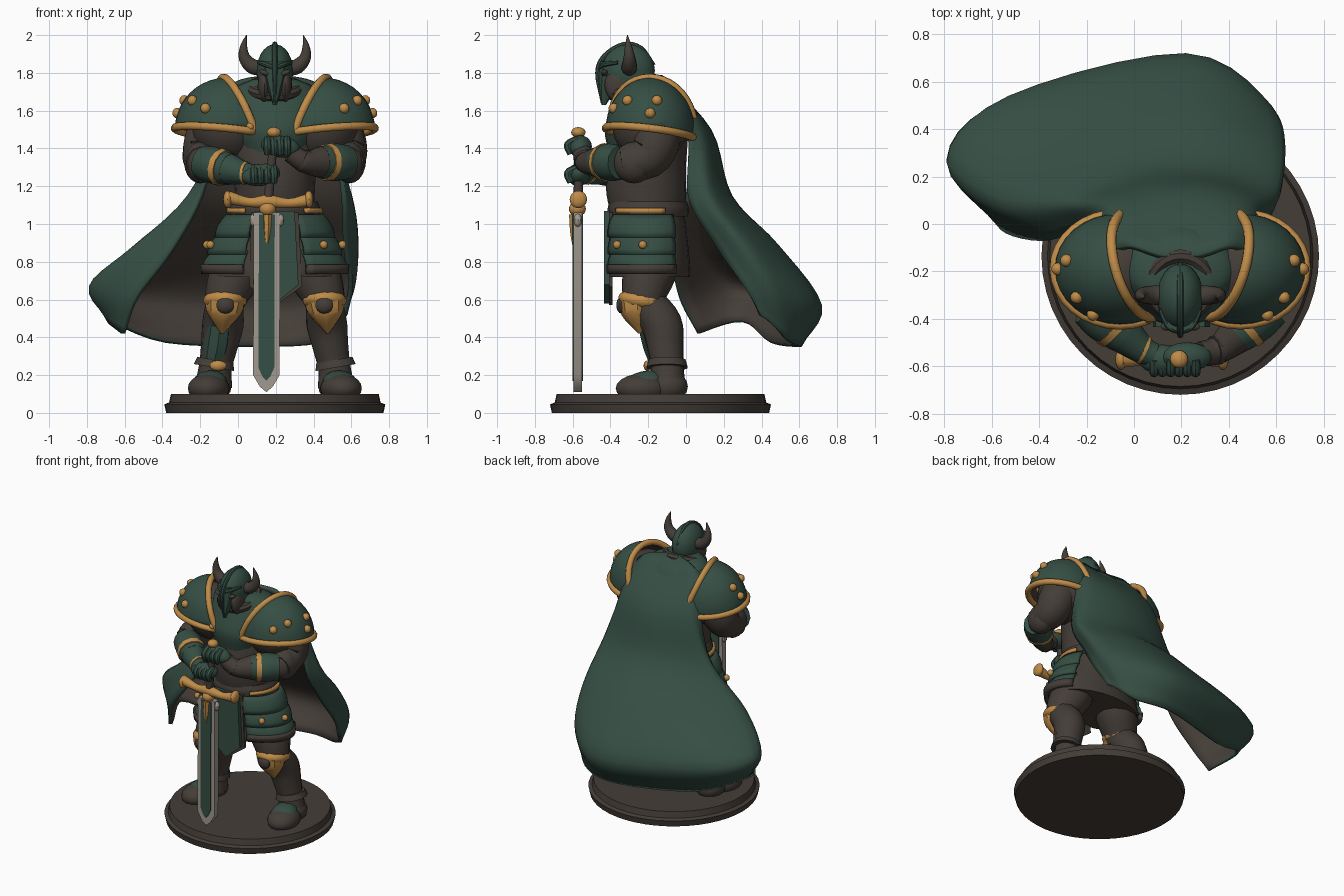
import bpy, bmesh, math
from mathutils import Vector, Matrix, Euler

cube = bpy.data.objects.get("Cube")
if cube:
    bpy.data.objects.remove(cube)
MID = 0.195  # centre line of the figure

def material(name, *rgb):
    m = bpy.data.materials.new(name)
    m.use_nodes = True
    m.diffuse_color = (*rgb, 1)
    m.node_tree.nodes["Principled BSDF"].inputs["Base Color"].default_value = (*rgb, 1)
    return m

green = material("deep_green", .036, .077, .058)
brown = material("dark_brown", .058, .047, .039)
gold = material("gold", .52, .26, .065)
steel = material("steel", .36, .32, .28)

def finish(name, bm, *mats, angle=40, thick=0):
    me = bpy.data.meshes.new(name)
    bm.to_mesh(me)
    bm.free()
    me.shade_smooth()
    me.set_sharp_from_angle(angle=math.radians(angle))
    ob = bpy.data.objects.new(name, me)
    bpy.context.collection.objects.link(ob)
    for m in mats:
        me.materials.append(m)
    if thick:
        mod = ob.modifiers.new("Thickness", 'SOLIDIFY')
        mod.thickness, mod.offset = thick, -1
        mod.material_offset = len(mats) - 1

def spline(points, steps):
    """Catmull-Rom curve through points of any dimension."""
    p = [Vector(q) for q in points]
    p = [2 * p[0] - p[1]] + p + [2 * p[-1] - p[-2]]
    out = []
    for a, b, c, d in zip(p, p[1:], p[2:], p[3:]):
        for t in (k / steps for k in range(steps)):
            out.append((2 * b + (c - a) * t + (2 * a - 5 * b + 4 * c - d) * t ** 2
                        + (3 * b - a - 3 * c + d) * t ** 3) / 2)
    return out + [p[-2]]

def skin(name, rows, *mats, closed=True, **opts):
    """Quads between rows of points, capped when the rows are closed."""
    bm = bmesh.new()
    grid = [[bm.verts.new(q) for q in row] for row in rows]
    n = len(rows[0])
    for a, b in zip(grid, grid[1:]):
        for i in range(n if closed else n - 1):
            j = (i + 1) % n
            bm.faces.new((a[i], a[j], b[j], b[i]))
    if closed:
        bm.faces.new(grid[0])
        bm.faces.new(grid[-1])
        bmesh.ops.recalc_face_normals(bm, faces=bm.faces)
    finish(name, bm, *mats, **opts)

def loft(name, rings, mat, n=24, steps=4, arc=None, **opts):
    """Horizontal ellipses (z, y, rx, ry), full or over an arc in degrees."""
    a0, a1 = arc or (0, 360)
    turns = [math.radians(a0 + (a1 - a0) * i / n) for i in range(n + bool(arc))]
    rows = [[(MID + rx * math.cos(t), y + ry * math.sin(t), z) for t in turns]
            for z, y, rx, ry in spline(rings, steps)]
    if arc:
        rows.sort(key=lambda row: row[0][2])
    skin(name, rows, mat, closed=not arc, **opts)

def tube(name, points, mat, n=12, steps=4, **opts):
    """Round tube along points (x, y, z, radius)."""
    path = spline(points, steps)
    rows, side = [], None
    for i, p in enumerate(path):
        tan = (path[min(i + 1, len(path) - 1)] - path[max(i - 1, 0)]).to_3d().normalized()
        side = side or tan.orthogonal()
        side = (side - tan * side.dot(tan)).normalized()
        up = tan.cross(side)
        rows.append([p.to_3d() + max(p[3], .002) * (side * math.cos(t) + up * math.sin(t))
                     for t in (math.tau * k / n for k in range(n))])
    skin(name, rows, mat, **opts)

def ball(name, loc, size, mat, rot=(0, 0, 0), seg=16):
    bm = bmesh.new()
    bmesh.ops.create_uvsphere(bm, u_segments=seg, v_segments=seg // 2 + 2, radius=1,
                              matrix=Matrix.LocRotScale(Vector(loc), Euler(rot), Vector(size)))
    finish(name, bm, mat)

def slab(name, outline, y, thick, mat):
    """Front-facing plate from an (x, z) outline."""
    skin(name, [[(px, y + d, pz) for px, pz in outline] for d in (-thick / 2, thick / 2)], mat)

# Base and torso
loft("base", [(0, -.135, .575, .575), (.045, -.135, .585, .585), (.055, -.135, .56, .56),
              (.1, -.135, .55, .55)], brown, n=48, steps=1)
loft("abdomen", [(1, -.2, .2, .18), (1.15, -.21, .21, .21), (1.3, -.21, .22, .21), (1.45, -.19, .24, .2)], brown)
loft("breastplate", [(1.38, -.21, .19, .2), (1.5, -.21, .25, .22), (1.62, -.19, .26, .2),
                     (1.72, -.2, .21, .15), (1.765, -.23, .12, .1)], green)
tube("collar", [(MID + .125 * math.cos(t), -.26 + .125 * math.sin(t), 1.72 + .04 * math.sin(t), .03)
                for t in (math.tau * k / 12 for k in range(13))], brown, n=8, steps=2)
ball("neck", (MID, -.28, 1.72), (.095, .11, .12), brown)
ball("chest_stud", (.065, -.4, 1.515), (.022, .02, .022), gold, seg=10)

# Helmet
ball("helmet", (MID, -.305, 1.81), (.097, .14, .142), green, (.25, 0, 0), 24)
loft("face_guard", [(1.63, -.435, .01, .012), (1.7, -.42, .034, .04), (1.78, -.39, .06, .075),
                    (1.86, -.37, .075, .09)], green, n=8)
tube("helmet_crest", [(MID, -.17, 1.84, .01), (MID, -.24, 1.93, .014), (MID, -.33, 1.95, .014),
                      (MID, -.43, 1.89, .014), (MID, -.468, 1.8, .013), (MID, -.445, 1.64, .006)], green, n=8)
for s in (-1, 1):
    ball("cheek_guard", (MID + s * .055, -.35, 1.73), (.036, .08, .09), brown, (.3, 0, 0))
    ball("eye_slot", (MID + s * .053, -.432, 1.8), (.032, .018, .014), brown, (0, s * -.35, 0))
    tube("brow", [(MID, -.455, 1.825, .012), (MID + s * .05, -.43, 1.845, .014),
                  (MID + s * .085, -.36, 1.855, .01)], green, n=8)
    tube("horn", [(MID + s * .07, -.3, 1.825, .042), (MID + s * .12, -.3, 1.835, .041),
                  (MID + s * .16, -.3, 1.88, .032), (MID + s * .165, -.305, 1.94, .019),
                  (MID + s * .15, -.31, 2, .002)], brown)

# Shoulders
SHELL = Vector((.275, .235, .275))
for s in (-1, 1):
    centre = Vector((MID + s * .255, -.19, 1.5))
    ball("shoulder", (MID + s * .25, -.19, 1.52), (.2, .2, .2), brown)
    bm = bmesh.new()
    bmesh.ops.create_uvsphere(bm, u_segments=32, v_segments=20, radius=1,
                              matrix=Matrix.LocRotScale(centre, None, SHELL))
    for co, no in ((centre + Vector((s * .02, 0, .28)), (s * .93, -.26, -.37)),
                   (centre - Vector((0, 0, .02)), (s * -.1, .12, 1))):
        bmesh.ops.bisect_plane(bm, geom=bm.verts[:] + bm.edges[:] + bm.faces[:],
                               plane_co=co, plane_no=no, clear_inner=True)
    # Follow the open border for the gold rim
    links = {}
    for e in bm.edges:
        if e.is_boundary:
            for v in e.verts:
                links.setdefault(v, []).append(e.other_vert(v))
    walk, ahead = [], list(links)
    while ahead:
        walk.append(ahead[0])
        ahead = [v for v in links[walk[-1]] if v not in walk]
    rim = [(*v.co, .022) for v in walk + walk[:1]]
    finish("pauldron", bm, green, brown, thick=.02)
    tube("pauldron_rim", rim, gold, n=8, steps=1, angle=60)
    for d in ((.4, -.8, .4), (.8, .15, .55), (.9, 0, .3), (.65, -.5, .55)):
        spot = Vector((s * d[0], d[1], d[2])).normalized() * SHELL
        ball("pauldron_stud", centre + spot, (.028, .028, .028), gold, seg=10)

# Arms, hands and bands
for s, dz in ((-1, 0), (1, .06)):
    hand = Vector((MID - .075, -.57, 1.26) if s < 0 else (MID + .03, -.56, 1.41))
    wrist = Vector((MID + s * .16, -.53, 1.27 + dz))
    elbow = Vector((MID + s * .385, -.345, 1.325))
    tube("upper_arm", [(MID + s * .28, -.16, 1.58, .13), (MID + s * .35, -.16, 1.45, .13),
                       (MID + s * .375, -.21, 1.35, .115), (*elbow, .085)], brown)
    ball("elbow_guard", elbow + Vector((s * .01, .07, 0)), (.085, .11, .11), brown)
    tube("forearm", [(*elbow, .09), (*elbow.lerp(wrist, .3), .1), (*elbow.lerp(wrist, .65), .085)], green)
    tube("vambrace", [(*elbow.lerp(wrist, .6), .087), (*wrist, .06), (*wrist.lerp(hand, .6), .052)],
         green if s < 0 else brown)
    tube("forearm_band", [(*elbow.lerp(wrist, .42), .102), (*elbow.lerp(wrist, .53), .097)], gold, steps=1)
    tube("wrist_band", [(*wrist, .064), (*wrist.lerp(hand, .15), .062)], gold if s < 0 else brown, steps=1)
    ball("hand", hand, (.105, .062, .058), green, (0, s * .15, 0))
    for i in range(4):
        fx = hand.x - s * (.07 - i * .035)
        tube("finger", [(fx, -.57, hand.z + .04, .02), (fx, -.625, hand.z + .01, .021),
                        (fx, -.61, hand.z - .04, .018)], green, n=8)

# Sword
tube("sword_grip", [(.16, -.57, 1.12, .026), (.19, -.57, 1.46, .022)], brown)
ball("pommel", (.19, -.57, 1.485), (.038, .038, .028), gold)
tube("crossguard", [(-.05, -.57, 1.14, .036), (.06, -.57, 1.115, .026), (.16, -.57, 1.12, .036),
                    (.27, -.57, 1.11, .026), (.37, -.57, 1.125, .036)], gold)
for gx in (-.055, .375):
    ball("guard_end", (gx, -.57, 1.13), (.024, .046, .046), gold)
ball("guard_boss", (.157, -.575, 1.08), (.045, .045, .04), gold)
tube("guard_drop", [(.155, -.595, 1.05, .025), (.155, -.595, .95, .018), (.153, -.59, .84, .002)], gold, n=6)

def blade(half, top, low, tip):
    return [(.153 - half, top), (.153 + half, top), (.15 + half, low), (.15 + half * .5, (low + tip * 2) / 3),
            (.15, tip), (.15 - half * .5, (low + tip * 2) / 3), (.15 - half, low)]

slab("blade", blade(.07, 1.06, .2, .11), -.573, .046, steel)
slab("blade_inlay", blade(.042, 1.05, .24, .17), -.573, .058, green)
for s in (-1, 1):
    ball("blade_lug", (.153 + s * .07, -.573, 1.02), (.022, .022, .035), steel, seg=8)

# Belt, skirt and tassets
loft("belt", [(1.04, -.2, .235, .21), (1.08, -.2, .24, .215), (1.12, -.2, .225, .205)], brown)
loft("skirt", [(1.08, -.2, .22, .19), (.92, -.2, .285, .208), (.78, -.2, .345, .222), (.72, -.2, .35, .22)], brown)
for s in (-1, 1):
    arc = (-64, 38) if s > 0 else (156, 244)
    for top, low, r in ((1.05, .93, .31), (.95, .84, .35), (.86, .77, .375)):
        loft("tasset", [(top, -.2, r - .05, .215), ((top + low) / 2, -.2, r - .005, .237), (low, -.2, r + .01, .24)],
             green, arc=arc, n=14, steps=2, thick=.015)
    loft("tasset_trim", [(.785, -.2, .395, .246), (.735, -.2, .39, .244)], brown, arc=arc, n=14, steps=1, thick=.03)
    loft("belt_trim", [(1.085, -.2, .252, .225), (1.06, -.2, .257, .228)], gold, arc=(arc[0] + 14, arc[1] - 14),
         n=12, steps=1, thick=.015)
    for t in (math.radians(arc[0] + 20), math.radians(arc[1] - 45)):
        ball("tasset_stud", (MID + .36 * math.cos(t), -.2 + .237 * math.sin(t), .89), (.022, .022, .022), gold, seg=10)
slab("tabard", [(.09, 1.07), (.3, 1.07), (.32, .68), (.2, .58), (.08, .68)], -.42, .03, green)
slab("tabard_lining", [(.07, 1.06), (.32, 1.06), (.34, .67), (.2, .57), (.06, .67)], -.398, .02, brown)

# Legs
for s in (-1, 1):
    def at(x, y, z, r, s=s):
        return (MID + s * x, y, z, r)
    tube("thigh", [at(.13, -.18, .95, .14), at(.19, -.19, .78, .15), at(.25, -.22, .64, .122),
                   at(.27, -.22, .55, .1)], brown)
    tube("shin", [at(.265, -.21, .58, .1), at(.275, -.13, .47, .11), at(.295, -.11, .35, .097),
                  at(.315, -.1, .24, .088), at(.325, -.1, .14, .1)], brown)
    tube("boot_cuff", [at(.315, -.1, .28, .1), at(.322, -.1, .24, .112)], brown, steps=1)
    ball("heel", (MID + s * .33, -.1, .14), (.1, .11, .085), brown)
    ball("boot", (MID + s * .35, -.23, .13), (.11, .145, .078), brown, (0, 0, s * .2))
    ball("instep_plate", (MID + s * .345, -.225, .158), (.092, .12, .062), green, (.25, 0, s * .2))
    ball("knee_guard", (MID + s * .263, -.235, .595), (.118, .125, .058), gold, (-.15, 0, 0))
    tube("knee_point", [at(.265, -.255, .59, .105), at(.272, -.255, .52, .085), at(.28, -.245, .42, .006)], gold, n=8)
    ball("knee_inset", (MID + s * .262, -.34, .57), (.05, .03, .045), brown, seg=10)
    if s < 0:
        tube("greave", [at(.29, -.19, .47, .065), at(.305, -.16, .36, .068), at(.325, -.14, .27, .055)], green, n=8)
        ball("ankle_clasp", (MID + s * .3, -.205, .25), (.045, .02, .028), gold, seg=8)

# Cape: each row runs from the right edge to the left edge
cape_rows = [
    [(-.08, -.1, 1.7), (0, -.09, 1.76), (.13, -.13, 1.785), (.26, -.13, 1.785), (.39, -.09, 1.76), (.47, -.1, 1.7)],
    [(-.14, .02, 1.5), (-.08, .09, 1.5), (.1, .13, 1.5), (.29, .13, 1.5), (.46, .09, 1.5), (.53, .02, 1.5)],
    [(-.2, 0, 1.16), (-.26, .1, 1.15), (0, .22, 1.15), (.32, .24, 1.15), (.59, .14, 1.15), (.57, .01, 1.15)],
    [(-.36, -.07, .86), (-.56, .11, .88), (-.22, .4, .88), (.25, .49, .89), (.62, .34, .88), (.58, .16, .88)],
    [(-.54, -.04, .62), (-.79, .26, .67), (-.53, .54, .62), (.22, .72, .57), (.58, .5, .63), (.61, .3, .68)],
    [(-.62, .06, .42), (-.68, .3, .48), (-.38, .45, .37), (.16, .61, .35), (.46, .55, .38), (.58, .4, .52)]]
across = [spline(row, 5) for row in cape_rows]
columns = [spline(col, 5) for col in zip(*across)]
skin("cape", list(zip(*columns)), green, brown, closed=False, thick=.025, angle=60)
